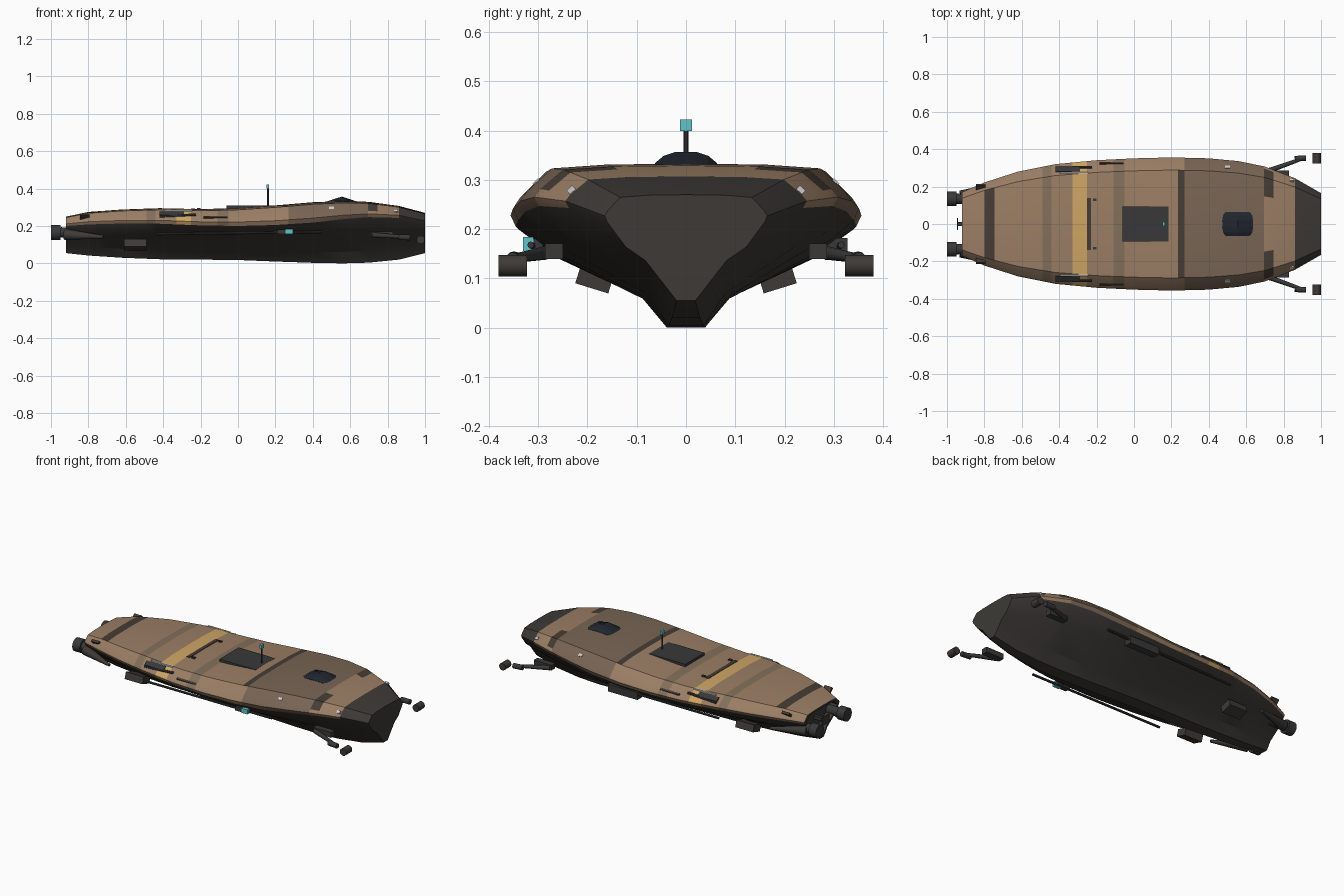
import bpy, bmesh, math
from mathutils import Vector

if "Cube" in bpy.data.objects:
    bpy.data.objects.remove(bpy.data.objects["Cube"])

def mat(name, c):
    m = bpy.data.materials.new(name)
    m.diffuse_color = (*c, 1)
    m.use_nodes = True
    m.node_tree.nodes["Principled BSDF"].inputs["Base Color"].default_value = m.diffuse_color
    return m

TAN = mat("tan", (0.33, 0.21, 0.13))
BROWN = mat("brown", (0.23, 0.16, 0.105))
TAUPE = mat("taupe", (0.19, 0.13, 0.09))
DARK = mat("dark_stripe", (0.06, 0.045, 0.036))
HULL = mat("dark_hull", (0.047, 0.042, 0.038))
GOLD = mat("gold", (0.62, 0.38, 0.13))
GUN = mat("gunmetal", (0.04, 0.04, 0.042))
GLASS = mat("glass", (0.015, 0.02, 0.028))
CYAN = mat("cyan", (0.12, 0.55, 0.6))
WHITE = mat("white", (0.9, 0.9, 0.9))

# Hull lines: x, half width, keel z, waist z, deck z, chine fraction
LINES = [(-0.92, 0.17, 0.055, 0.20, 0.25, 0.3), (-0.8, 0.222, 0.042, 0.208, 0.275, 0.26),
         (-0.62, 0.28, 0.03, 0.213, 0.288, 0.25), (-0.42, 0.32, 0.022, 0.212, 0.295, 0.25),
         (-0.2, 0.341, 0.02, 0.203, 0.29, 0.25), (0.0, 0.351, 0.018, 0.2, 0.296, 0.25),
         (0.2, 0.356, 0.01, 0.205, 0.31, 0.25), (0.4, 0.351, 0.003, 0.218, 0.327, 0.25),
         (0.56, 0.336, 0.0, 0.236, 0.333, 0.25), (0.7, 0.307, 0.004, 0.247, 0.329, 0.26),
         (0.86, 0.245, 0.02, 0.243, 0.307, 0.33), (1.0, 0.165, 0.055, 0.215, 0.27, 0.5)]

def lines_at(x):
    for a, b in zip(LINES, LINES[1:]):
        if x <= b[0]:
            t = (x - a[0]) / (b[0] - a[0])
            return [p + (q - p) * t for p, q in zip(a, b)][1:]
    return LINES[-1][1:]

def section(x):
    w, zb, zw, zt, c = lines_at(x)
    d, h = zw - zb, zt - zw
    half = [(0.115 * w, zb), (c * w, zb + (0.26 + (c - 0.25)) * d), (0.74 * w, zb + 0.68 * d),
            (0.97 * w, zw), (w, zw + 0.22 * h), (0.96 * w, zw + 0.42 * h),
            (0.81 * w, zw + 0.9 * h), (0.48 * w, zw + 0.98 * h)]
    return [Vector((x, y, z)) for y, z in half + [(0, zt)] + [(-y, z) for y, z in reversed(half)]]

def obj(name, bm, m, smooth=None):
    bmesh.ops.recalc_face_normals(bm, faces=bm.faces)
    me = bpy.data.meshes.new(name)
    bm.to_mesh(me)
    bm.free()
    for k in (m if isinstance(m, list) else [m]):
        me.materials.append(k)
    o = bpy.data.objects.new(name, me)
    bpy.context.collection.objects.link(o)
    if smooth:
        bpy.context.view_layer.objects.active = o
        o.select_set(True)
        bpy.ops.object.shade_smooth_by_angle(angle=math.radians(smooth))
        o.select_set(False)
    return o

def loft(bm, rings):
    rows = [[bm.verts.new(p) for p in r] for r in rings]
    n = len(rows[0])
    quads = []
    for a, b in zip(rows, rows[1:]):
        quads.append([bm.faces.new((a[i], a[(i + 1) % n], b[(i + 1) % n], b[i])) for i in range(n)])
    bm.faces.new(rows[0])
    bm.faces.new(rows[-1])
    return quads

def box(name, c, s, m, tilt=0, mirror=False):
    for k in ((1, -1) if mirror else (1,)):
        bm = bmesh.new()
        bmesh.ops.create_cube(bm, size=1)
        bmesh.ops.scale(bm, vec=s, verts=bm.verts)
        o = obj(name + ("_left" if k == 1 and mirror else "_right" if mirror else ""), bm, m)
        o.location = (c[0], c[1] * k, c[2])
        o.rotation_euler[0] = tilt * k

def rod(name, p, q, r1, m, r2=None, sides=12, mirror=False):
    for k in ((1, -1) if mirror else (1,)):
        a, b = (Vector((v[0], v[1] * k, v[2])) for v in (p, q))
        bm = bmesh.new()
        bmesh.ops.create_cone(bm, cap_ends=True, segments=sides, radius1=r1,
                              radius2=r1 if r2 is None else r2, depth=(b - a).length)
        o = obj(name + ("_left" if k == 1 and mirror else "_right" if mirror else ""), bm, m, 40)
        o.location = (a + b) / 2
        o.rotation_euler = (b - a).to_track_quat('Z', 'Y').to_euler()

# Hull with painted bands: x start, x end, material slot, first ring column from the waist (top only = 6)
BANDS = [(-0.8, -0.745, 3, 6), (-0.49, -0.44, 1, 3), (-0.33, -0.25, 4, 3), (-0.11, -0.05, 1, 3),
         (0.235, 0.27, 3, 6), (0.27, 0.695, 2, 3), (0.695, 0.745, 3, -6), (0.86, 1.0, 5, 3)]
xs = sorted({l[0] for l in LINES} | {v for b in BANDS for v in b[:2]})
bm = bmesh.new()
stern = section(-0.92)
mid = Vector((-0.92, 0, 0.16))
recess = [mid + (p - mid) * 0.86 for p in stern]
inner = [p + Vector((0.05, 0, 0)) for p in recess]
quads = loft(bm, [inner, recess] + [section(x) for x in xs])
for f in bm.faces:
    f.material_index = 5
for x0, x1, row in zip(xs, xs[1:], quads[2:]):
    for i in range(3, 13):
        col = min(i, 15 - i)
        slot = 0
        for a, b, s, first in BANDS:
            if a <= (x0 + x1) / 2 <= b and (col >= first if first > 0 else col in (5, 6)):
                slot = s
        row[i].material_index = slot
obj("hull", bm, [TAN, BROWN, TAUPE, DARK, GOLD, HULL], 22)

# Canopy: peaked profile swept across the deck
bm = bmesh.new()
loft(bm, [[Vector((0.555 - l, y, 0.325)), Vector((0.555 - l * 0.9, y, 0.331)), Vector((0.555, y, z)),
           Vector((0.555 + l * 0.9, y, 0.331)), Vector((0.555 + l, y, 0.325))]
          for y, z, l in ((-0.063, 0.334, 0.07), (-0.045, 0.349, 0.085), (-0.02, 0.357, 0.09),
                          (0.02, 0.357, 0.09), (0.045, 0.349, 0.085), (0.063, 0.334, 0.07))])
obj("canopy", bm, GLASS)

# Deck hatch, trim, mast
box("deck_hatch", (0.062, 0, 0.301), (0.245, 0.186, 0.016), GUN)
box("deck_trim", (-0.24, 0, 0.288), (0.022, 0.28, 0.01), DARK)
for s in (1, -1):
    box("deck_stud", (-0.21, s * 0.13, 0.29), (0.02, 0.015, 0.012), GUN)
rod("mast", (0.16, 0, 0.3), (0.16, 0, 0.4), 0.005, GUN, sides=8)
box("mast_beacon", (0.16, 0, 0.411), (0.014, 0.024, 0.023), CYAN)

# Side gun mounts
box("gun_body", (-0.355, 0.287, 0.258), (0.13, 0.03, 0.024), GUN, -0.6, True)
rod("gun_barrel", (-0.42, 0.302, 0.247), (-0.225, 0.302, 0.26), 0.008, GUN, sides=8, mirror=True)
box("gun_slit", (-0.32, 0.274, 0.281), (0.15, 0.01, 0.008), WHITE, 0, True)
box("side_bar", (-0.12, 0.325, 0.246), (0.13, 0.012, 0.008), DARK, -0.6, True)

# Edge lamps and rear edge plates
box("front_lamp", (0.5, 0.296, 0.288), (0.025, 0.016, 0.028), WHITE, -0.8, True)
box("nose_lamp", (0.845, 0.227, 0.274), (0.022, 0.016, 0.028), WHITE, -0.8, True)
box("rear_plate", (-0.82, 0.197, 0.248), (0.05, 0.014, 0.035), DARK, -0.8, True)

# Lower side rails, belly boxes and side pods
rod("side_rail", (-0.43, 0.298, 0.157), (0.45, 0.315, 0.168), 0.007, GUN, sides=8, mirror=True)
box("belly_box", (-0.55, 0.185, 0.1), (0.12, 0.07, 0.042), HULL, 0.3, True)
box("sensor_mount", (0.25, -0.308, 0.168), (0.085, 0.035, 0.024), GUN)
box("sensor_light", (0.275, -0.32, 0.17), (0.04, 0.022, 0.028), CYAN)
box("side_pod", (0.2, 0.305, 0.16), (0.2, 0.045, 0.045), GUN)

# Forward outriggers
box("outrigger_base", (0.77, 0.268, 0.155), (0.12, 0.036, 0.032), GUN, 0, True)
rod("outrigger_arm", (0.72, 0.285, 0.152), (0.88, 0.342, 0.142), 0.014, GUN, 0.01, mirror=True)
rod("outrigger_joint", (0.86, 0.349, 0.14), (0.92, 0.352, 0.138), 0.015, GUN, mirror=True)
rod("outrigger_pod", (0.977, 0.323, 0.126), (0.977, 0.38, 0.126), 0.022, HULL, mirror=True)

# Stern engines and fairings
rod("engine_nozzle", (-1.0, 0.135, 0.165), (-0.95, 0.135, 0.165), 0.04, GUN, sides=16, mirror=True)
rod("engine_stem", (-0.955, 0.135, 0.165), (-0.84, 0.135, 0.165), 0.028, GUN, sides=16, mirror=True)
rod("engine_fairing", (-0.925, 0.15, 0.155), (-0.72, 0.215, 0.142), 0.03, HULL, 0.008, mirror=True)
box("stern_plate", (-0.944, 0, 0.17), (0.006, 0.065, 0.05), GUN)
box("stern_strut", (-0.9, 0, 0.17), (0.09, 0.02, 0.02), GUN)
